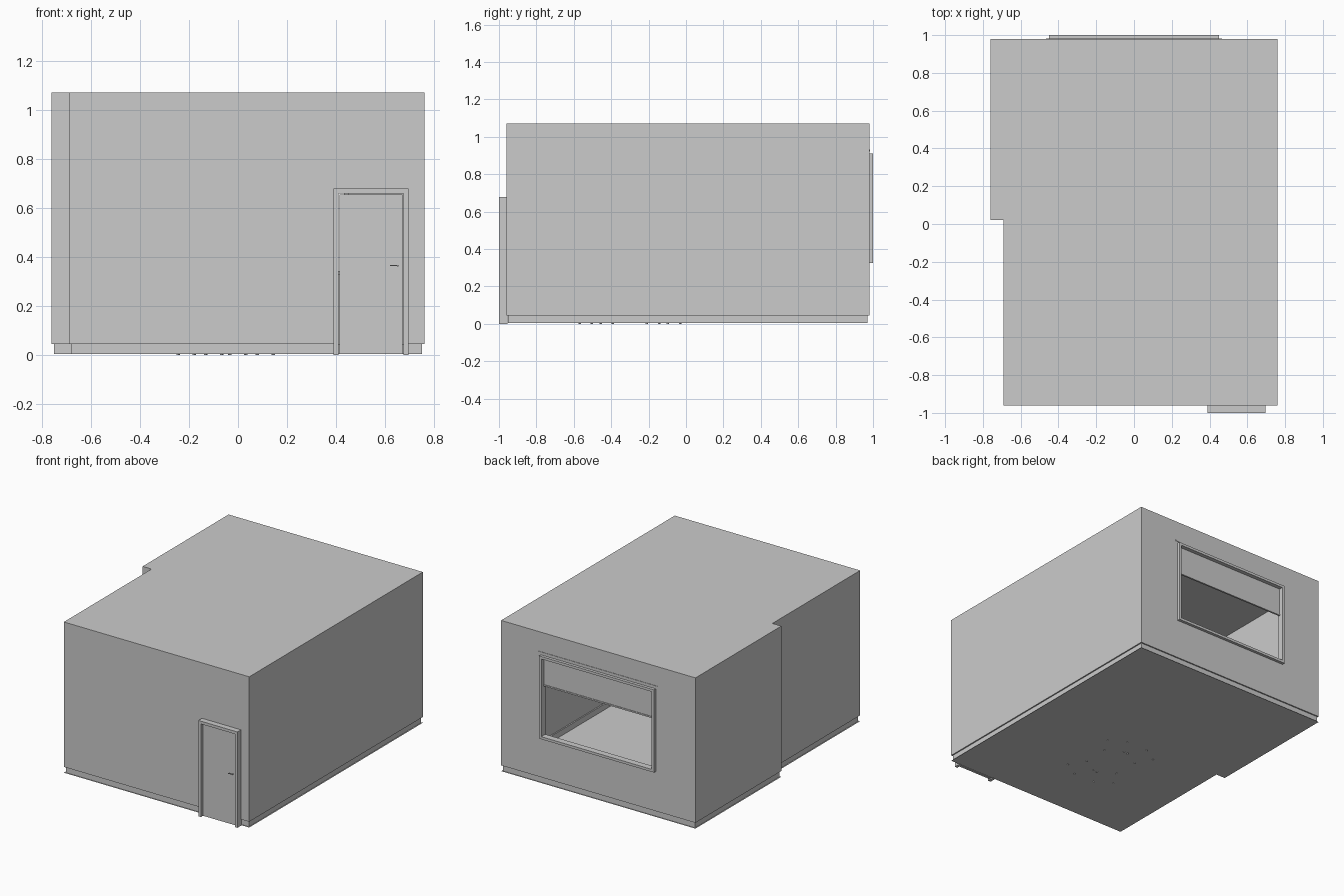
import bpy, bmesh, math
from mathutils import Matrix, Vector

if "Cube" in bpy.data.objects:
    bpy.data.objects.remove(bpy.data.objects["Cube"])


def make(name, verts, faces, loc=(0, 0, 0), rot=0):
    me = bpy.data.meshes.new(name)
    me.from_pydata([tuple(v) for v in verts], [], faces)
    me.update()
    ob = bpy.data.objects.new(name, me)
    ob.location = loc
    ob.rotation_euler[2] = rot
    bpy.context.collection.objects.link(ob)
    return ob


def boxes(name, spans, loc=(0, 0, 0), rot=0):
    """One object out of boxes given as (x0, x1, y0, y1, z0, z1)."""
    bm = bmesh.new()
    for x0, x1, y0, y1, z0, z1 in spans:
        m = Matrix.Translation(((x0 + x1) / 2, (y0 + y1) / 2, (z0 + z1) / 2))
        m = m @ Matrix.Diagonal((x1 - x0, y1 - y0, z1 - z0, 1))
        bmesh.ops.create_cube(bm, size=1, matrix=m)
    me = bpy.data.meshes.new(name)
    bm.to_mesh(me)
    bm.free()
    ob = bpy.data.objects.new(name, me)
    ob.location = loc
    ob.rotation_euler[2] = rot
    bpy.context.collection.objects.link(ob)
    return ob


def cylinders(name, items):
    """Upright cylinders given as (x, y, z0, z1, radius)."""
    bm = bmesh.new()
    for x, y, z0, z1, r in items:
        bmesh.ops.create_cone(bm, cap_ends=True, segments=32, radius1=r, radius2=r,
                              depth=z1 - z0, matrix=Matrix.Translation((x, y, (z0 + z1) / 2)))
    me = bpy.data.meshes.new(name)
    bm.to_mesh(me)
    bm.free()
    ob = bpy.data.objects.new(name, me)
    bpy.context.collection.objects.link(ob)
    return ob


L, R, F, B, TOP, FLOOR, BASE = -0.76, 0.76, -0.96, 0.98, 1.07, 0.004, 0.045
STEP_X, STEP_Y = -0.69, 0.02
DX0, DX1, DTOP = 0.39, 0.695, 0.678          # door frame
WX, WZ0, WZ1 = 0.45, 0.325, 0.91             # window frame

# Floor and ceiling share the stepped outline
outline = [(L, B), (L, STEP_Y), (STEP_X, STEP_Y), (STEP_X, F), (R, F), (R, B)]
make("floor", [(x, y, FLOOR) for x, y in outline], [range(6)])
make("ceiling", [(x, y, TOP) for x, y in outline], [range(6)])

# Walls, one thin surface; each rectangle is (corner a, corner b, z0, z1)
wall = []
corners = [(L, B), (L, STEP_Y), (STEP_X, STEP_Y), (STEP_X, F)]
wall += [(a, b, BASE, TOP) for a, b in zip(corners, corners[1:])]
wall += [((R, F), (R, B), BASE, TOP),
         ((STEP_X, F), (DX0, F), BASE, TOP),
         ((DX0, F), (DX1, F), DTOP, TOP),
         ((DX1, F), (R, F), BASE, TOP),
         ((R, B), (WX, B), BASE, TOP),
         ((WX, B), (-WX, B), BASE, WZ0),
         ((WX, B), (-WX, B), WZ1, TOP),
         ((-WX, B), (L, B), BASE, TOP)]
verts, faces = [], []
for a, b, z0, z1 in wall:
    n = len(verts)
    verts += [(*a, z0), (*b, z0), (*b, z1), (*a, z1)]
    faces.append((n, n + 1, n + 2, n + 3))
make("walls", verts, faces)

# Skirting board steps into the room; path is broken by the door
d = 0.009
path = [(DX0, F, 0, 1), (STEP_X, F, 1, 1), (STEP_X, STEP_Y, 1, 1), (L, STEP_Y, 1, 1),
        (L, B, 1, -1), (R, B, -1, -1), (R, F, -1, 1), (DX1, F, 0, 1)]
verts, faces = [], []
for x, y, sx, sy in path:
    verts += [(x, y, BASE), (x + d * sx, y + d * sy, BASE), (x + d * sx, y + d * sy, FLOOR)]
for i in range(len(path) - 1):
    for k in range(2):
        n = i * 3 + k
        faces.append((n, n + 1, n + 4, n + 3))
make("skirting_board", verts, faces)

# Door frame, leaf and lever handle
t = 0.02
boxes("door_frame", [(DX0, DX0 + t, -1, F + 0.005, 0, DTOP),
                     (DX1 - t, DX1, -1, F + 0.005, 0, DTOP),
                     (DX0 + t, DX1 - t, -1, F + 0.005, DTOP - t, DTOP)])
boxes("door_leaf", [(DX0 + t + 0.004, DX1 - t - 0.004, -0.983, -0.965, FLOOR, DTOP - t - 0.004)])
boxes("door_handle", [(0.648, 0.655, -0.996, -0.983, 0.361, 0.367),
                      (0.62, 0.655, -0.998, -0.993, 0.362, 0.367),
                      (0.648, 0.655, -0.965, -0.95, 0.361, 0.367),
                      (0.62, 0.655, -0.953, -0.948, 0.362, 0.367)])

# Window frame, roller blind and its rail above the opening
t = 0.018
boxes("window_frame", [(-WX, -WX + t, 0.955, 1, WZ0, WZ1),
                       (WX - t, WX, 0.955, 1, WZ0, WZ1),
                       (-WX + t, WX - t, 0.955, 1, WZ0, WZ0 + t),
                       (-WX + t, WX - t, 0.955, 1, WZ1 - t, WZ1)])
boxes("blind", [(-WX + t, WX - t, 0.968, 0.972, 0.70, WZ1 - t),
                (-WX + t, WX - t, 0.964, 0.976, 0.692, 0.702)])
boxes("blind_rail", [(-0.465, 0.465, 0.955, 0.983, 0.922, 0.932)])

# Round table whose place follows from the foot marks under the floor
cx, cy = -0.05, -0.30
cylinders("table", [(cx, cy, 0.225, 0.238, 0.17), (cx, cy, 0.012, 0.225, 0.014),
                    (cx, cy, FLOOR, 0.012, 0.09)])

# Four chairs facing the table, feet just through the floor
w = 0.065
for i, (sx, sy) in enumerate([(1, 1), (-1, 1), (-1, -1), (1, -1)]):
    x, y = 0.105 * sx, 0.18 * sy
    legs = [(a * w - 0.005, a * w + 0.005, b * w - 0.005, b * w + 0.005, 0, 0.14)
            for a in (-1, 1) for b in (-1, 1)]
    boxes(f"chair_{i + 1}", legs + [(-0.07, 0.07, -0.07, 0.07, 0.14, 0.152),
                                    (-0.07, 0.07, 0.06, 0.07, 0.152, 0.28)],
          (cx + x, cy + y, 0), math.atan2(y, x) - math.pi / 2)
